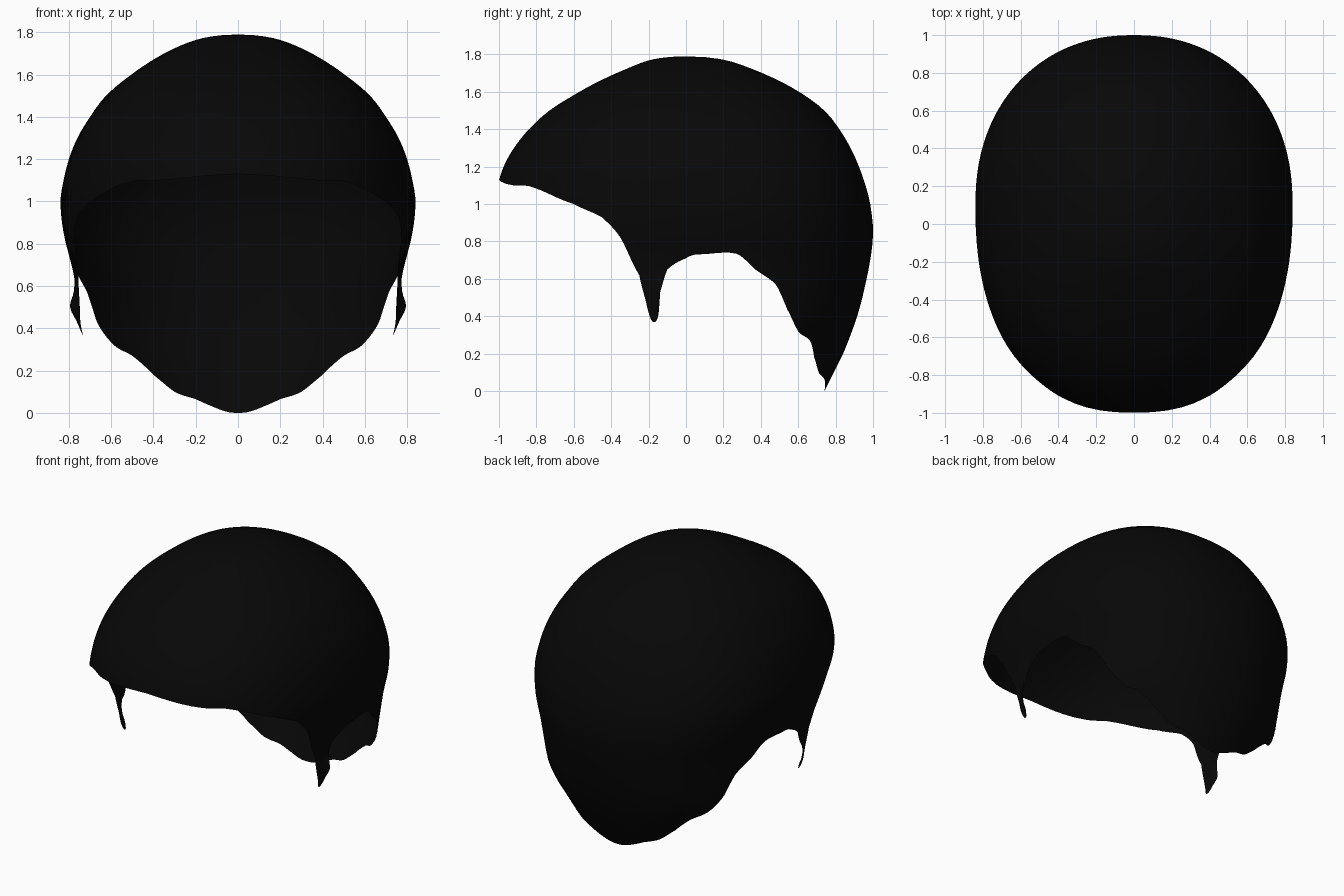
import bpy, bmesh, math

if "Cube" in bpy.data.objects:
    bpy.data.objects.remove(bpy.data.objects["Cube"])

TOP = 1.79
N_FRONT, N_BACK = 2.3, 2.2   # squareness of the horizontal sections
# Horizontal sections of the cap: z, half width, front y, back y, centre y
SECTIONS = [
    (1.79, 0, 0, 0, 0), (1.775, .157, -.17, .185, 0), (1.72, .31, -.325, .36, .01),
    (1.6, .505, -.57, .605, .02), (1.5, .625, -.73, .74, .04), (1.4, .70, -.84, .82, .05),
    (1.3, .76, -.92, .88, .07), (1.2, .80, -.975, .925, .09), (1.1, .825, -1.005, .96, .10),
    (1.0, .84, -1.01, .985, .10), (.85, .825, -1.01, 1.0, .10), (.7, .79, -1.01, .985, .10),
    (.5, .768, -1.0, .943, .10), (.4, .758, -1.0, .915, .10), (.3, .71, -1.0, .88, .10),
    (.2, .63, -1.0, .84, .10), (.1, .575, -1.0, .79, .10), (0, .54, -1.0, .74, .10)]
# Hairline along the side (y, z) and round the nape (x, z)
HEM_SIDE = [(-.92, 1.10), (-.82, 1.09), (-.6, 1.0), (-.45, .93), (-.35, .82), (-.25, .62),
            (-.22, .5), (-.19, .39), (-.165, .37), (-.147, .41), (-.138, .53), (-.10, .65),
            (0, .71), (.05, .73), (.27, .735), (.37, .65), (.48, .57), (.54, .44), (.6, .32)]
HEM_NAPE = [(.5, .27), (.4, .18), (.3, .10), (.2, .065), (.12, .03), (.05, .005), (0, 0)]
KEYS = [math.sqrt(TOP - k[0]) for k in SECTIONS]


def spline(p, q, r, s, t):
    """Catmull-Rom blend."""
    return .5 * (2 * q + (r - p) * t + (2 * p - 5 * q + 4 * r - s) * t * t
                 + (3 * q - p - 3 * r + s) * t ** 3)


def slope(j):
    lo, hi = max(j - 1, 0), min(j + 1, len(KEYS) - 1)
    return [(b - a) / (KEYS[hi] - KEYS[lo])
            for a, b in zip(SECTIONS[lo][1:], SECTIONS[hi][1:])]


def section(z):
    """Smoothly interpolated section at height z."""
    s = math.sqrt(max(0, TOP - z))
    i = 0
    while i < len(KEYS) - 2 and KEYS[i + 1] < s:
        i += 1
    h = KEYS[i + 1] - KEYS[i]
    t = (s - KEYS[i]) / h
    return [(2 * t**3 - 3 * t**2 + 1) * p + (t**3 - 2 * t**2 + t) * h * m
            + (3 * t**2 - 2 * t**3) * q + (t**3 - t**2) * h * n
            for p, q, m, n in zip(SECTIONS[i][1:], SECTIONS[i + 1][1:], slope(i), slope(i + 1))]


def point(ang, z):
    w, yf, yb, yc = section(z)
    sn, cs = math.sin(ang), max(0, math.cos(ang))
    if sn > 0:
        n, y = N_BACK, yc + (yb - yc) * sn ** (2 / N_BACK)
    else:
        n, y = N_FRONT, yc - (yc - yf) * (-sn) ** (2 / N_FRONT)
    x = w * cs ** (2 / n) if cs > 1e-6 else 0
    # rear edge of the sideburn flicks outward
    if y < 0:
        x += .04 * math.exp(-((z - .5) / .06) ** 2) * math.exp(-((y + .13) / .035) ** 2)
    return (x, y, z)


# Hairline as (angle, z)
hem = [(-math.pi / 2, 1.13)]
for y, z in HEM_SIDE:
    w, yf, yb, yc = section(z)
    if y > yc:
        hem.append((math.asin(((y - yc) / (yb - yc)) ** (N_BACK / 2)), z))
    else:
        hem.append((-math.asin(((yc - y) / (yc - yf)) ** (N_FRONT / 2)), z))
for x, z in HEM_NAPE:
    hem.append((math.acos(min(1, x / section(z)[0]) ** (N_BACK / 2)), z))
hem[-1] = (math.pi / 2, 0)
columns = []
for i in range(len(hem) - 1):
    a, b, c, d = hem[max(i - 1, 0)], hem[i], hem[i + 1], hem[min(i + 2, len(hem) - 1)]
    for k in range(5):
        t = k / 5
        columns.append((b[0] + (c[0] - b[0]) * t, max(0, spline(a[1], b[1], c[1], d[1], t))))
columns.append(hem[-1])

# Hair cap: half shell hanging from the crown to the hairline
ROWS = 40
bm = bmesh.new()
crown = bm.verts.new((0, 0, TOP))
grid = []
for ang, low in columns:
    grid.append([bm.verts.new(point(ang, TOP - (TOP - low) * (r / ROWS) ** 1.6))
                 for r in range(1, ROWS + 1)])
for a, b in zip(grid, grid[1:]):
    bm.faces.new((crown, a[0], b[0]))
    for r in range(ROWS - 1):
        bm.faces.new((a[r], a[r + 1], b[r + 1], b[r]))
# Mirror to the left side
half = bm.verts[:] + bm.edges[:] + bm.faces[:]
bmesh.ops.mirror(bm, geom=half, axis='X', merge_dist=.0005)
bmesh.ops.remove_doubles(bm, verts=bm.verts[:], dist=.0003)
bmesh.ops.recalc_face_normals(bm, faces=bm.faces[:])
top_face = max(bm.faces, key=lambda f: f.calc_center_median().z)
if top_face.normal.z < 0:
    bmesh.ops.reverse_faces(bm, faces=bm.faces[:])
for f in bm.faces:
    f.smooth = True
mesh = bpy.data.meshes.new("hair_cap")
bm.to_mesh(mesh)
bm.free()

black = bpy.data.materials.new("hair_black")
black.diffuse_color = (.0022, .0022, .0022, 1)
black.use_nodes = True
black.node_tree.nodes["Principled BSDF"].inputs["Base Color"].default_value = black.diffuse_color
mesh.materials.append(black)
bpy.context.collection.objects.link(bpy.data.objects.new("hair_cap", mesh))
